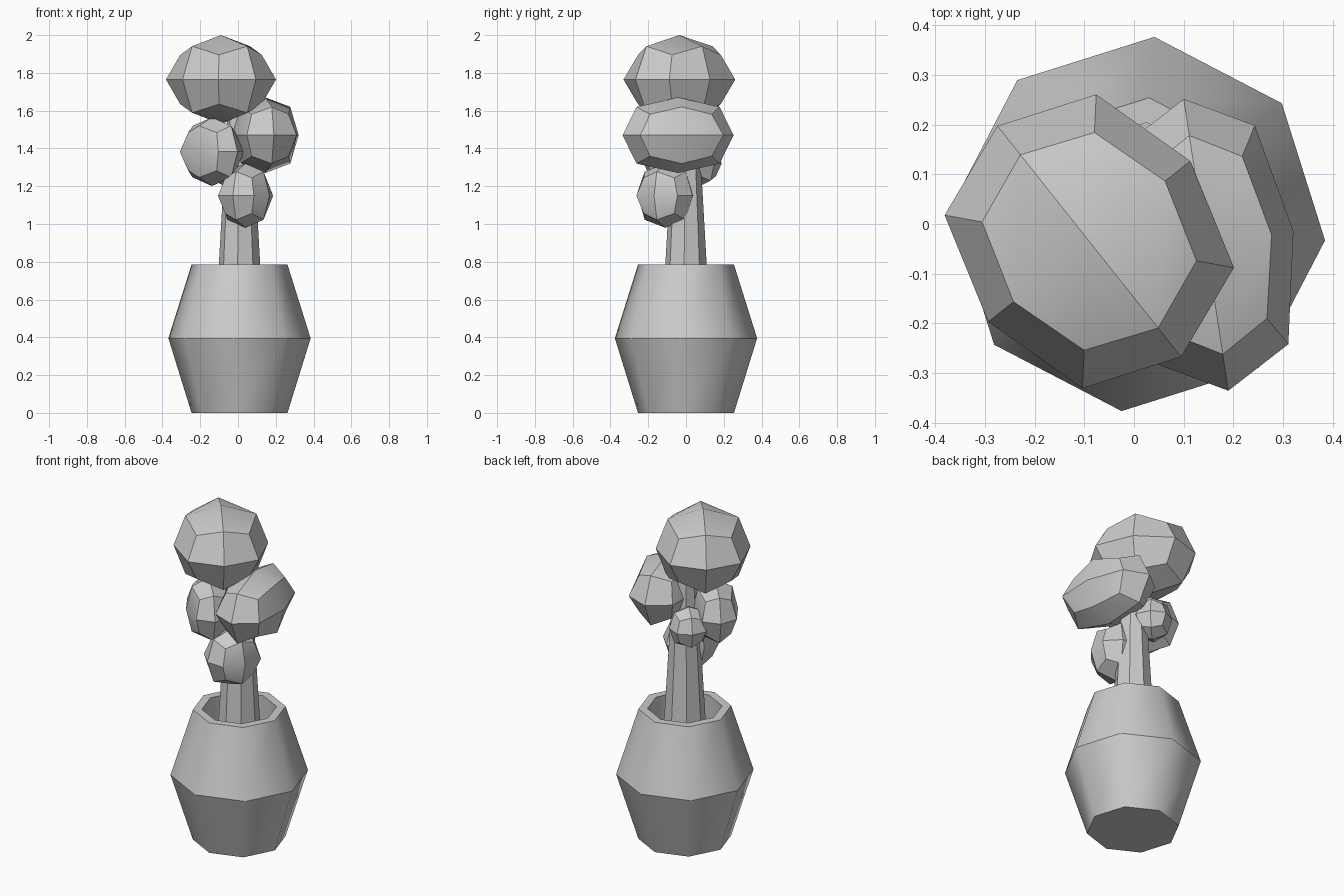
import bpy, bmesh
from math import radians, cos, sin

if "Cube" in bpy.data.objects:
    bpy.data.objects.remove(bpy.data.objects["Cube"])

SIDES, TURN, CX = 8, radians(-5), 0.008


def lathe(name, profile, smooth):
    """Eight-sided turned shape from (radius, z) pairs, capped at both ends."""
    bm = bmesh.new()
    rings = []
    for r, z in profile:
        rings.append([bm.verts.new((CX + r * cos(TURN + i * radians(45)),
                                    r * sin(TURN + i * radians(45)), z))
                      for i in range(SIDES)])
    for lo, hi in zip(rings, rings[1:]):
        for i in range(SIDES):
            j = (i + 1) % SIDES
            bm.faces.new((lo[i], lo[j], hi[j], hi[i]))
    bm.faces.new(rings[0][::-1])
    bm.faces.new(rings[-1])
    bmesh.ops.recalc_face_normals(bm, faces=bm.faces)
    # Smooth around the sides, crisp along each horizontal ring
    ring_of = {v: k for k, ring in enumerate(rings) for v in ring}
    for f in bm.faces:
        f.smooth = smooth
    for e in bm.edges:
        e.smooth = ring_of[e.verts[0]] != ring_of[e.verts[1]]
    mesh = bpy.data.meshes.new(name)
    bm.to_mesh(mesh)
    bm.free()
    obj = bpy.data.objects.new(name, mesh)
    bpy.context.collection.objects.link(obj)
    return obj


def foliage(name, centre, half, turn):
    """Leaf clump: a box rounded by one level of subdivision."""
    bpy.ops.mesh.primitive_cube_add(size=2, location=centre,
                                    rotation=(0, 0, radians(turn)))
    obj = bpy.context.object
    obj.name = name
    obj.scale = half
    bpy.ops.object.transform_apply(location=False, rotation=False, scale=True)
    mod = obj.modifiers.new("round", 'SUBSURF')
    mod.levels = mod.render_levels = 1
    mod.use_limit_surface = False
    bpy.ops.object.modifier_apply(modifier=mod.name)
    bpy.ops.object.shade_smooth_by_angle(angle=radians(35))


# Pot with belly, rim and hollow inside
lathe("pot", [(0.255, 0), (0.378, 0.395), (0.255, 0.785),
              (0.205, 0.785), (0.205, 0.58)], True)

# Tapered trunk
lathe("trunk", [(0.122, 0.57), (0.11, 0.785), (0.062, 1.62)], False)

# Leaf clumps
foliage("crown_foliage", (-0.09, -0.035, 1.765), (0.26, 0.297, 0.235), 38.5)
foliage("right_foliage", (0.145, -0.042, 1.47), (0.178, 0.297, 0.2), 8.7)
foliage("left_foliage", (-0.138, -0.08, 1.383), (0.128, 0.192, 0.182), 45)
foliage("front_foliage", (0.04, -0.11, 1.15), (0.14, 0.16, 0.17), -25)
foliage("back_foliage", (-0.07, 0.072, 1.32), (0.11, 0.11, 0.12), -45)
